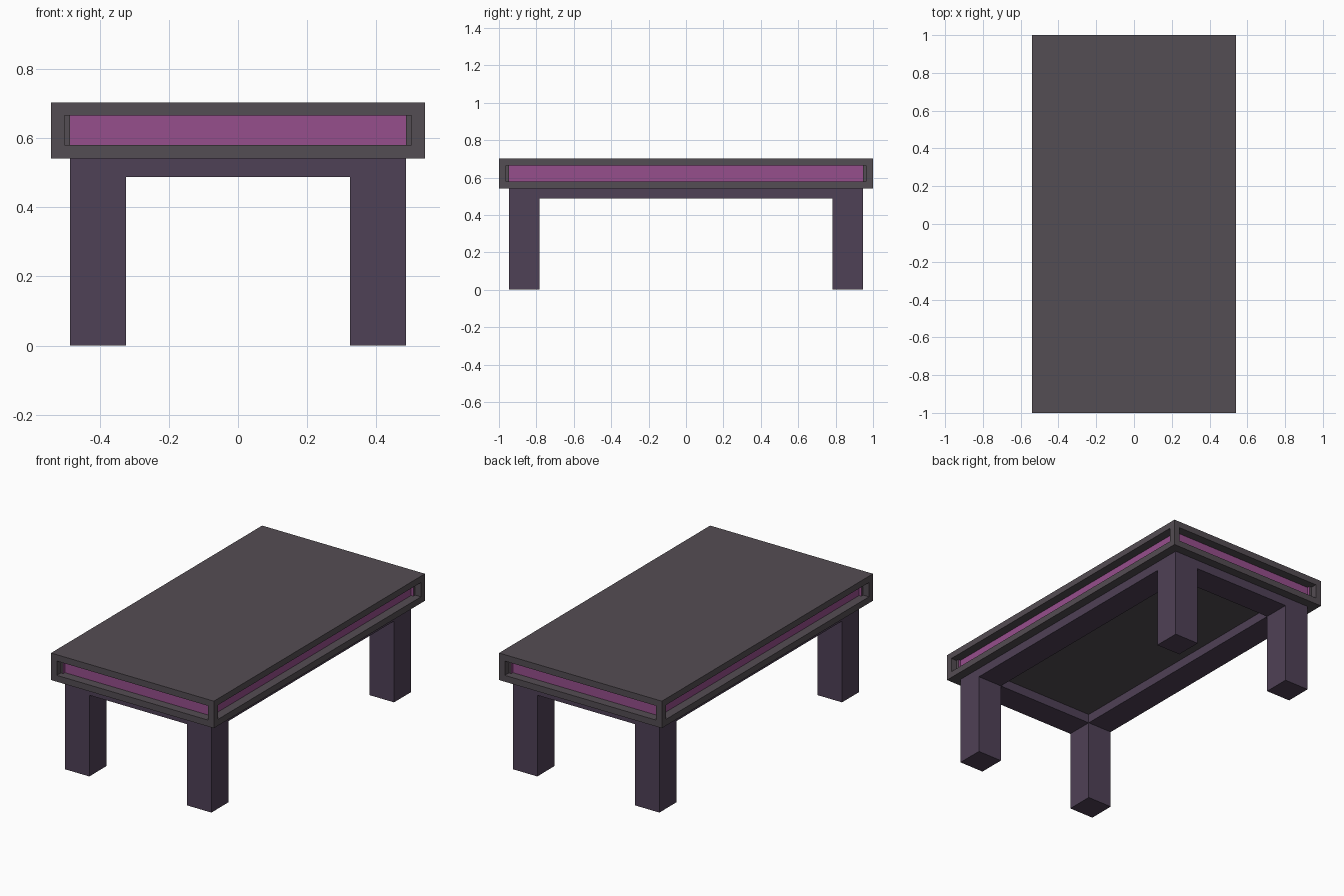
import bpy, bmesh

if "Cube" in bpy.data.objects:
    bpy.data.objects.remove(bpy.data.objects["Cube"])

HX, HY = 0.54, 1.0          # half size of the top
Z0, Z1 = 0.541, 0.703       # underside and upper face of the top
B = 0.054                   # border width, slot depth and apron height
LEG = 0.162                 # leg thickness


def material(name, srgb):
    lin = [((c / 255 + 0.055) / 1.055) ** 2.4 for c in srgb]
    m = bpy.data.materials.new(name)
    m.diffuse_color = (*lin, 1)
    m.use_nodes = True
    m.node_tree.nodes["Principled BSDF"].inputs["Base Color"].default_value = m.diffuse_color
    return m


grey = material("warm grey", (84, 77, 83))
plum = material("dark plum", (79, 65, 86))
pink = material("magenta", (150, 78, 140))


def finish(bm, name, mats):
    bmesh.ops.recalc_face_normals(bm, faces=bm.faces)
    me = bpy.data.meshes.new(name)
    bm.to_mesh(me)
    bm.free()
    for m in mats:
        me.materials.append(m)
    ob = bpy.data.objects.new(name, me)
    bpy.context.collection.objects.link(ob)
    return ob


# Table top: a slab with a recessed slot in each of its four sides
bm = bmesh.new()
bmesh.ops.create_cube(bm, size=1)
for v in bm.verts:
    v.co = (v.co.x * 2 * HX, v.co.y * 2 * HY, Z0 if v.co.z < 0 else Z1)
bm.normal_update()
sides = [f for f in bm.faces if abs(f.normal.z) < 0.5]
bmesh.ops.inset_individual(bm, faces=sides, thickness=B)
for f in sides:
    inward = -f.normal.copy() * B
    slot = bmesh.ops.extrude_discrete_faces(bm, faces=[f])["faces"][0]
    bmesh.ops.translate(bm, verts=slot.verts, vec=inward)
    slot.material_index = 1     # coloured strip at the back of the slot
finish(bm, "table_top", [grey, pink])

# Frame: square grid ring under the top, its corner cells pulled down as legs
xs = [-HX + B, -HX + B + LEG, HX - B - LEG, HX - B]
ys = [-HY + B, -HY + B + LEG, HY - B - LEG, HY - B]
bm = bmesh.new()
grid = [[bm.verts.new((x, y, Z0)) for y in ys] for x in xs]
cells = {}
for i in range(3):
    for j in range(3):
        if (i, j) != (1, 1):
            cells[i, j] = bm.faces.new((grid[i][j], grid[i][j + 1],
                                        grid[i + 1][j + 1], grid[i + 1][j]))
ring = bmesh.ops.extrude_face_region(bm, geom=list(cells.values()))["geom"]
bmesh.ops.translate(bm, verts=[g for g in ring if isinstance(g, bmesh.types.BMVert)],
                    vec=(0, 0, -B))
corners = [f for f in ring if isinstance(f, bmesh.types.BMFace)
           and abs(f.calc_center_median().x) > xs[2]
           and abs(f.calc_center_median().y) > ys[2]]
feet = bmesh.ops.extrude_discrete_faces(bm, faces=corners)["faces"]
for f in feet:
    for v in f.verts:
        v.co.z = 0
# the hidden joint faces against the top are not needed
bmesh.ops.delete(bm, geom=[f for f in bm.faces if all(v.co.z > Z0 - 1e-4 for v in f.verts)],
                 context="FACES")
finish(bm, "legs_and_apron", [plum])
